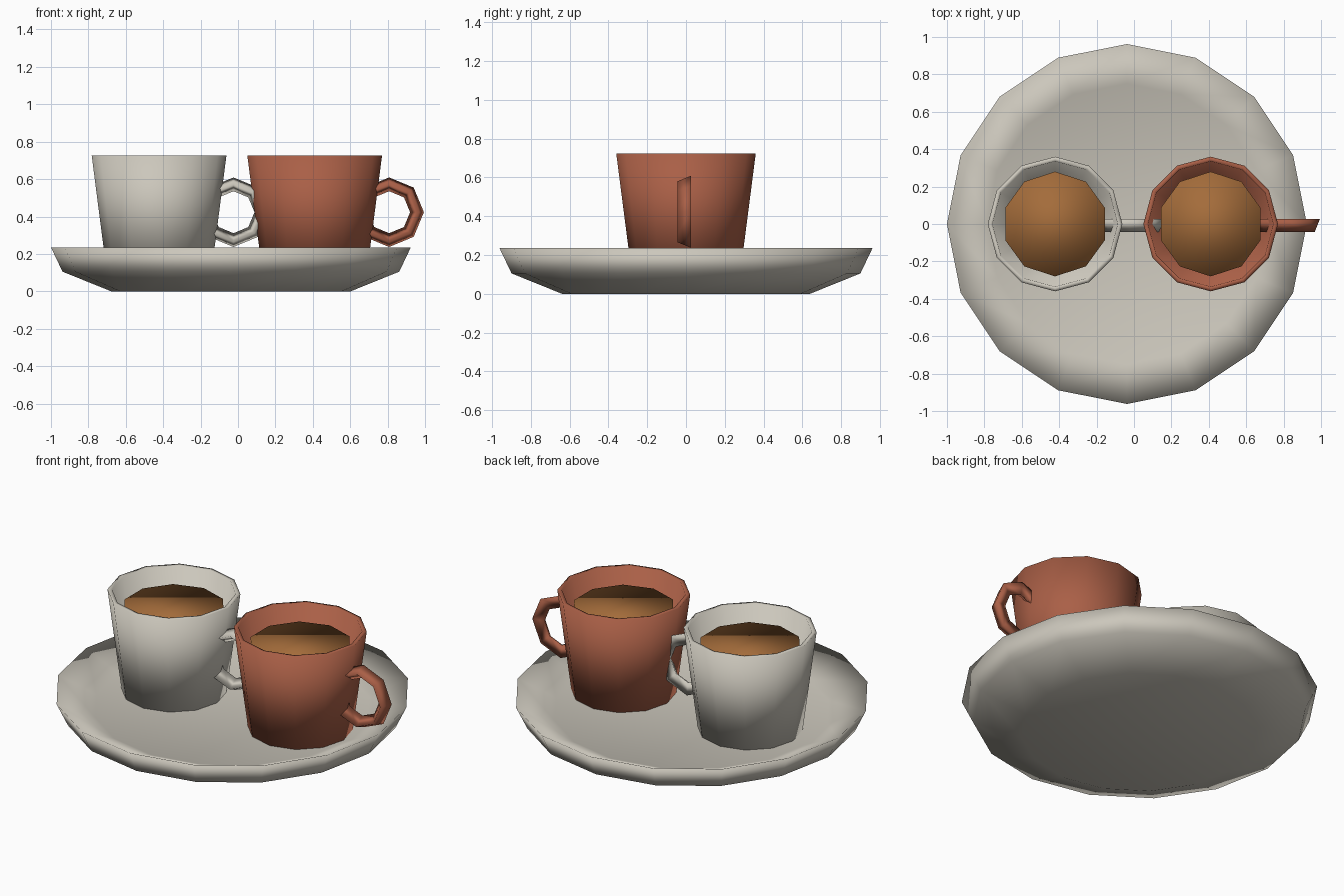
import bpy, bmesh
from math import sin, cos, pi, radians
from mathutils import Vector

if "Cube" in bpy.data.objects:
    bpy.data.objects.remove(bpy.data.objects["Cube"], do_unlink=True)


def material(name, rgb):
    mat = bpy.data.materials.new(name)
    mat.use_nodes = True
    mat.diffuse_color = (*rgb, 1)
    mat.node_tree.nodes["Principled BSDF"].inputs["Base Color"].default_value = (*rgb, 1)
    return mat


def finish(bm, name, mat, location):
    bmesh.ops.recalc_face_normals(bm, faces=bm.faces)
    for face in bm.faces:
        face.smooth = True
    mesh = bpy.data.meshes.new(name)
    bm.to_mesh(mesh)
    bm.free()
    mesh.materials.append(mat)
    obj = bpy.data.objects.new(name, mesh)
    obj.location = location
    bpy.context.collection.objects.link(obj)
    return obj


def bridge(bm, a, b):
    for i in range(len(a)):
        j = (i + 1) % len(a)
        bm.faces.new((a[i], a[j], b[j], b[i]))


def lathe(name, profile, sides, mat, x, phase=0.0):
    """Turn (radius, z) points round a vertical axis and cap both ends."""
    bm = bmesh.new()
    rings = []
    for r, z in profile:
        angles = [phase + 2 * pi * i / sides for i in range(sides)]
        rings.append([bm.verts.new((r * cos(a), r * sin(a), z)) for a in angles])
    for a, b in zip(rings, rings[1:]):
        bridge(bm, a, b)
    bm.faces.new(rings[0])
    bm.faces.new(rings[-1])
    return finish(bm, name, mat, (x, 0, 0))


def ring_handle(name, mat, x, z, major=0.152, minor=0.043, segments=8):
    """Upright ring with a three-sided section."""
    bm = bmesh.new()
    section = [radians(38 + 120 * k) for k in range(3)]
    loops = []
    for i in range(segments):
        t = 2 * pi * i / segments
        out = Vector((cos(t), 0, sin(t)))
        loops.append([bm.verts.new(out * (major + minor * cos(s)) + Vector((0, minor * sin(s), 0)))
                      for s in section])
    for i in range(segments):
        bridge(bm, loops[i], loops[(i + 1) % segments])
    return finish(bm, name, mat, (x, 0, z))


cream = material("cream ceramic", (0.60, 0.57, 0.50))
terracotta = material("terracotta ceramic", (0.40, 0.115, 0.062))
coffee = material("coffee brown", (0.37, 0.15, 0.043))

# Saucer: flat foot, flared wall, sharp rim and shallow dish
lathe("saucer", [(0.64, 0), (0.90, 0.105), (0.962, 0.235), (0.75, 0.14)], 16, cream, -0.038)

# Cups, each with a ring handle on its left and a filling
cup_profile = [(0.284, 0.135), (0.36, 0.725), (0.335, 0.725), (0.265, 0.2)]
for label, mat, x in (("cream", cream, -0.422), ("terracotta", terracotta, 0.41)):
    lathe(label + "_cup", cup_profile, 12, mat, x)
    ring_handle(label + "_handle", mat, x + 0.398, 0.423)
    lathe(label + "_cup_coffee", [(0.28, 0.5), (0.28, 0.64)], 10, coffee, x, pi / 2)
